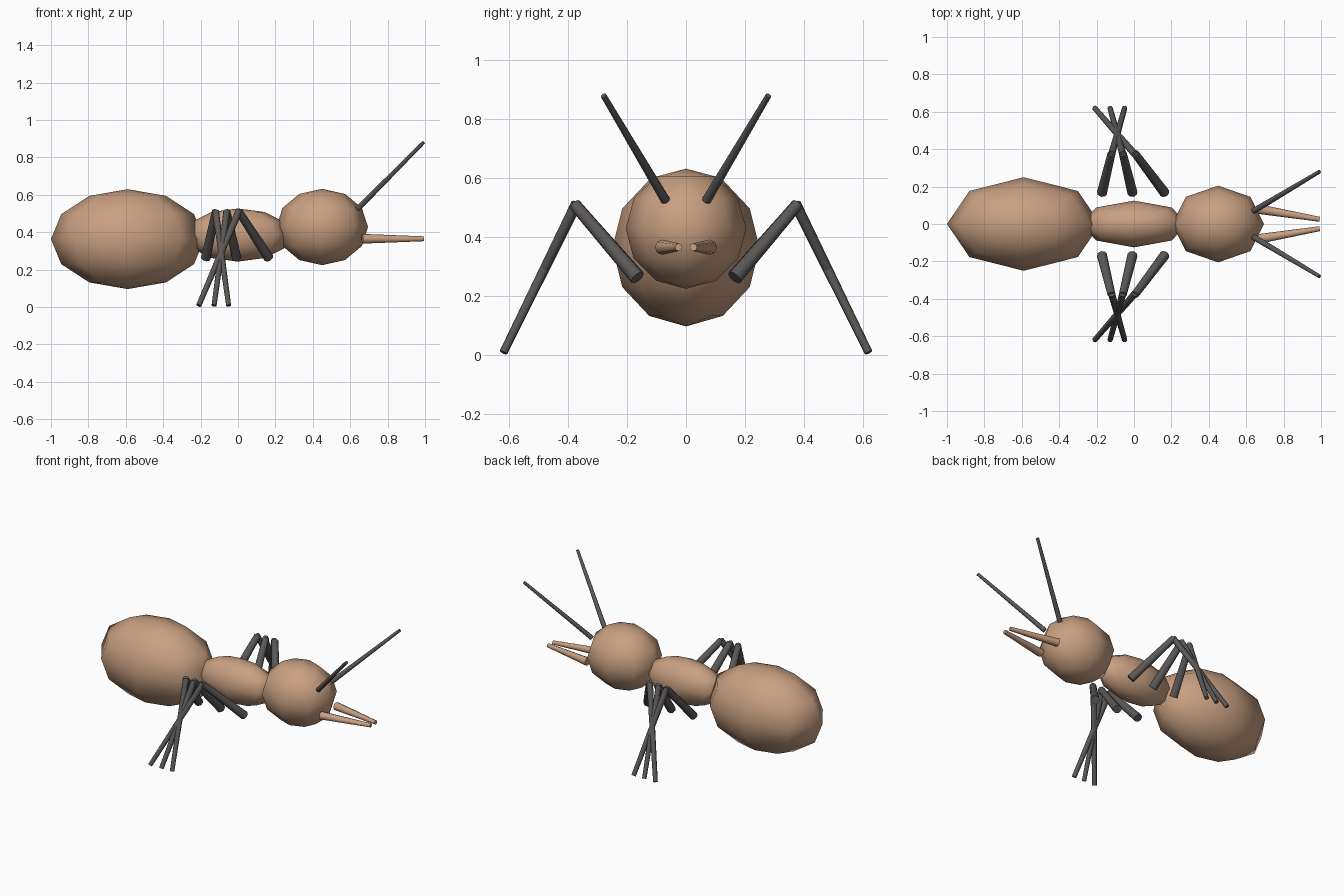
import bpy
import math
from mathutils import Vector

if "Cube" in bpy.data.objects:
    bpy.data.objects.remove(bpy.data.objects["Cube"], do_unlink=True)


def make_material(name, rgb):
    mat = bpy.data.materials.new(name)
    mat.use_nodes = True
    colour = (*rgb, 1.0)
    mat.diffuse_color = colour
    mat.node_tree.nodes["Principled BSDF"].inputs["Base Color"].default_value = colour
    return mat


tan = make_material("tan shell", (0.58, 0.35, 0.22))
charcoal = make_material("charcoal limb", (0.105, 0.096, 0.096))


def body_part(name, centre, radii):
    """Low-poly ellipsoid with smooth shading."""
    bpy.ops.mesh.primitive_uv_sphere_add(segments=8, ring_count=6, radius=1, location=centre)
    ob = bpy.context.object
    ob.name = name
    ob.scale = radii
    bpy.ops.object.transform_apply(location=False, rotation=False, scale=True)
    bpy.ops.object.shade_smooth()
    ob.data.materials.append(tan)


def rod(name, start, end, r_start, r_end, mat):
    """Tapered capped rod between two points."""
    a, b = Vector(start), Vector(end)
    axis = b - a
    bpy.ops.mesh.primitive_cone_add(vertices=8, radius1=r_start, radius2=r_end,
                                    depth=axis.length, location=(a + b) / 2,
                                    rotation=axis.to_track_quat('Z', 'Y').to_euler())
    ob = bpy.context.object
    ob.name = name
    bpy.ops.object.shade_smooth_by_angle(angle=math.radians(50))
    ob.data.materials.append(mat)


# Body
body_part("abdomen", (-0.59, 0, 0.363), (0.41, 0.25, 0.267))
body_part("thorax", (0, 0, 0.385), (0.285, 0.125, 0.142))
body_part("head", (0.45, 0, 0.428), (0.245, 0.205, 0.204))

# Hip, knee and foot x for each leg
legs = {"front": (0.165, 0.005, -0.21),
        "middle": (-0.008, -0.06, -0.128),
        "rear": (-0.172, -0.12, -0.05)}

for side, s in (("left", 1), ("right", -1)):
    # Antennae and mandibles
    rod(f"antenna_{side}", (0.64, s * 0.07, 0.525), (0.992, s * 0.28, 0.88),
        0.016, 0.01, charcoal)
    rod(f"mandible_{side}", (0.665, s * 0.08, 0.365), (0.993, s * 0.025, 0.365),
        0.026, 0.013, tan)
    # Legs in two segments
    for name, (hip, knee, foot) in legs.items():
        rod(f"{name}_upper_leg_{side}", (hip, s * 0.165, 0.262), (knee, s * 0.378, 0.51),
            0.027, 0.021, charcoal)
        rod(f"{name}_lower_leg_{side}", (knee, s * 0.372, 0.513), (foot, s * 0.62, 0.008),
            0.019, 0.014, charcoal)
